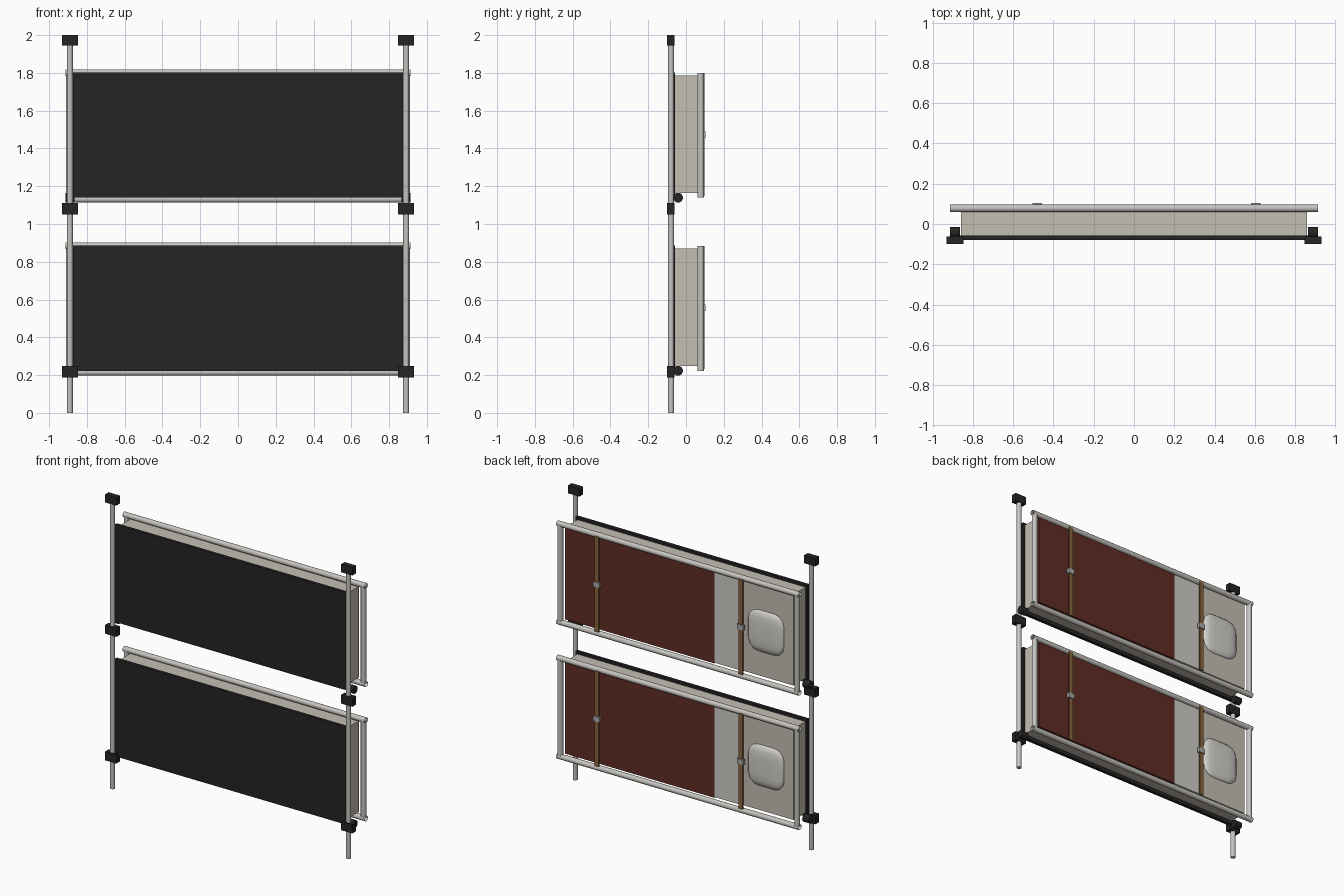
import bpy, bmesh, math
from mathutils import Vector, Matrix

if "Cube" in bpy.data.objects:
    bpy.data.objects.remove(bpy.data.objects["Cube"])


def material(name, rgb):
    m = bpy.data.materials.new(name)
    m.diffuse_color = (*rgb, 1)
    m.use_nodes = True
    m.node_tree.nodes["Principled BSDF"].inputs["Base Color"].default_value = m.diffuse_color
    return m


BLACK = material("black", (0.018, 0.018, 0.018))
METAL = material("pale_metal", (0.56, 0.55, 0.52))
TICKING = material("mattress_cloth", (0.56, 0.52, 0.45))
SHEET = material("sheet_cloth", (0.62, 0.61, 0.57))
PILLOW = material("pillow_cloth", (0.64, 0.63, 0.60))
RED = material("red_wool", (0.12, 0.025, 0.018))
BROWN = material("strap_webbing", (0.25, 0.13, 0.045))
STEEL = material("buckle_steel", (0.4, 0.4, 0.4))


def finish(name, bm, mat, smooth=False):
    mesh = bpy.data.meshes.new(name)
    bm.to_mesh(mesh)
    bm.free()
    ob = bpy.data.objects.new(name, mesh)
    bpy.context.collection.objects.link(ob)
    mesh.materials.append(mat)
    for p in mesh.polygons:
        p.use_smooth = smooth and len(p.vertices) == 4
    return ob


def box(name, x, y, z, mat):
    """Box from (min, max) ranges on each axis."""
    bm = bmesh.new()
    bmesh.ops.create_cube(bm, size=1)
    for v in bm.verts:
        v.co = Vector([(r[0] + r[1]) / 2 + c * (r[1] - r[0]) for r, c in zip((x, y, z), v.co)])
    return finish(name, bm, mat)


def tube(name, a, b, r, mat, caps=True, sides=12):
    a, b = Vector(a), Vector(b)
    bm = bmesh.new()
    rot = (b - a).to_track_quat('Z', 'Y').to_matrix().to_4x4()
    bmesh.ops.create_cone(bm, cap_ends=caps, segments=sides, radius1=r, radius2=r,
                          depth=(b - a).length,
                          matrix=Matrix.Translation((a + b) / 2) @ rot)
    return finish(name, bm, mat, True)


def pillow(name, centre, half):
    bm = bmesh.new()
    bmesh.ops.create_cube(bm, size=2)
    bmesh.ops.bevel(bm, geom=bm.edges[:], offset=0.55, segments=3, profile=0.5, affect='EDGES')
    for v in bm.verts:
        v.co = Vector(centre) + Vector([c * h for c, h in zip(v.co, half)])
    ob = finish(name, bm, PILLOW)
    for p in ob.data.polygons:
        p.use_smooth = True
    return ob


# Upright posts with clamp brackets
for s, side in ((-1, "left"), (1, "right")):
    tube(f"post_{side}", (s * 0.89, -0.079, 0), (s * 0.89, -0.079, 1.99), 0.016, METAL)
    for i, (z0, z1) in enumerate(((0.187, 0.247), (1.05, 1.11), (1.945, 2.0))):
        box(f"bracket_{side}_{i}", (s * 0.89 - 0.042, s * 0.89 + 0.042), (-0.1, -0.062), (z0, z1), BLACK)


def bunk(tag, z):
    """One folded-up bunk; z is the height of its hinge axis."""
    mid = z + 0.333
    # Base board and mattress
    box(f"base_board_{tag}", (-0.873, 0.873), (-0.08, -0.058), (z, z + 0.664), BLACK)
    box(f"mattress_{tag}", (-0.86, 0.86), (-0.058, 0.07), (z + 0.025, z + 0.647), TICKING)
    # Bedding lying on the mattress
    box(f"blanket_{tag}", (-0.27, 0.857), (0.066, 0.08), (z + 0.022, z + 0.65), RED)
    box(f"sheet_fold_{tag}", (-0.475, -0.27), (0.066, 0.076), (z + 0.025, z + 0.647), SHEET)
    pillow(f"pillow_{tag}", (-0.655, 0.058, mid), (0.135, 0.034, 0.14))
    # Tube frame
    for part, h in (("lower", -0.008), ("upper", 0.662)):
        tube(f"frame_rail_{part}_{tag}", (-0.913, 0.078, z + h), (0.913, 0.078, z + h), 0.018, METAL, False)
    for s, side in ((-1, "left"), (1, "right")):
        tube(f"frame_side_{side}_{tag}", (s * 0.893, 0.078, z), (s * 0.893, 0.078, z + 0.66), 0.018, METAL, False)
        # Hinge barrels
        tube(f"hinge_{side}_{tag}", (s * 0.865, -0.042, z), (s * 0.914, -0.042, z), 0.026, BLACK, sides=16)
    # Straps with buckles
    for i, x in enumerate((-0.48, 0.605)):
        box(f"strap_{i}_{tag}", (x - 0.015, x + 0.015), (0.09, 0.098), (z + 0.01, z + 0.66), BROWN)
        box(f"buckle_{i}_{tag}", (x - 0.024, x + 0.024), (0.086, 0.104), (mid - 0.017, mid + 0.017), STEEL)


bunk("bottom", 0.223)
bunk("top", 1.139)
